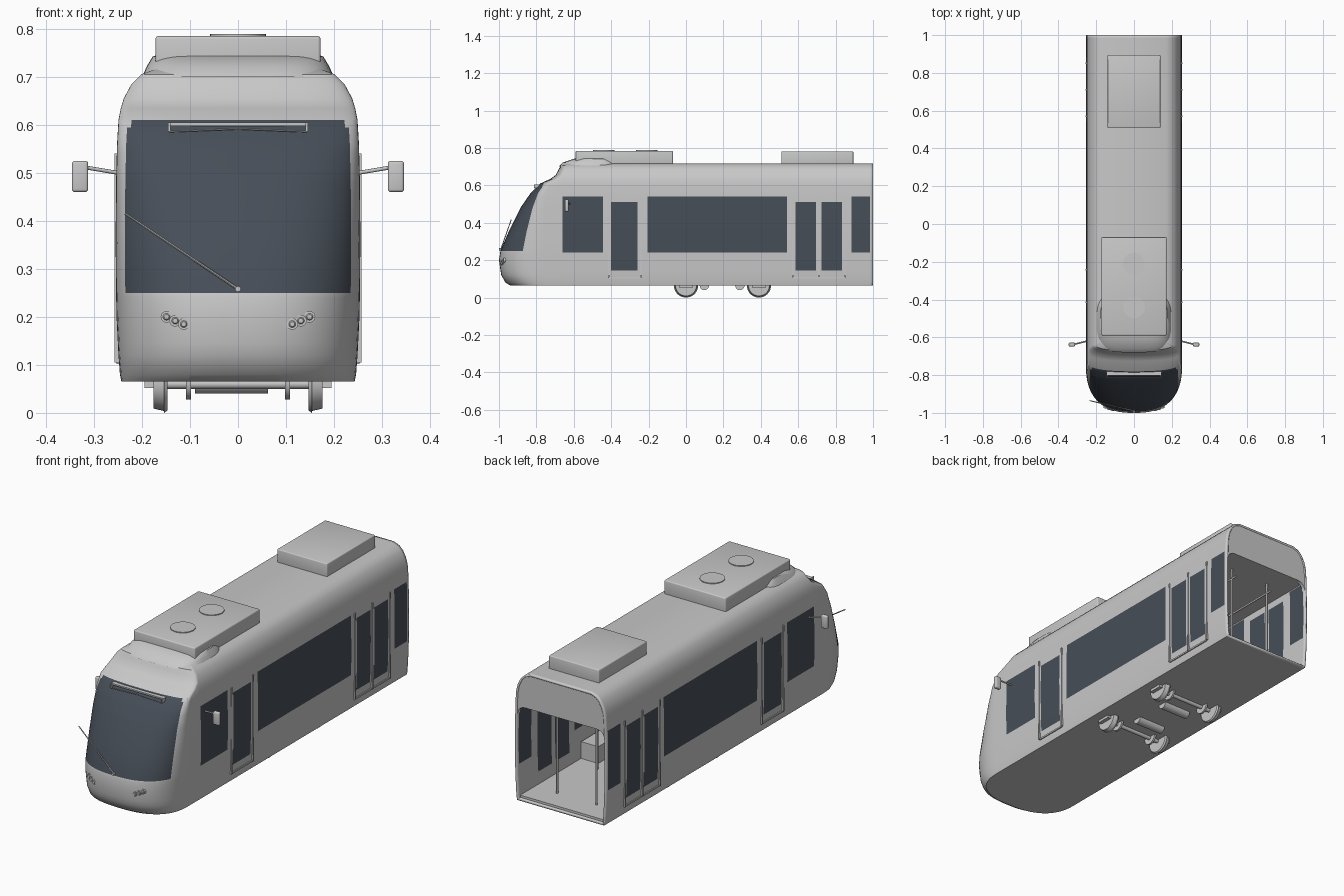
import bpy, bmesh, math
from mathutils import Vector

if "Cube" in bpy.data.objects:
    bpy.data.objects.remove(bpy.data.objects["Cube"], do_unlink=True)


def material(name, rgb):
    m = bpy.data.materials.new(name)
    m.use_nodes = True
    m.diffuse_color = (*rgb, 1)
    m.node_tree.nodes["Principled BSDF"].inputs["Base Color"].default_value = (*rgb, 1)
    return m


GREY = material("light grey paint", (0.58, 0.58, 0.58))
GLASS = material("dark tinted glass", (0.062, 0.076, 0.097))


def finish(name, bm, mats=(GREY,), smooth=True):
    bmesh.ops.recalc_face_normals(bm, faces=bm.faces)
    me = bpy.data.meshes.new(name)
    bm.to_mesh(me)
    bm.free()
    ob = bpy.data.objects.new(name, me)
    bpy.context.collection.objects.link(ob)
    for m in mats:
        me.materials.append(m)
    if smooth:
        bpy.ops.object.select_all(action="DESELECT")
        ob.select_set(True)
        bpy.context.view_layer.objects.active = ob
        bpy.ops.object.shade_smooth_by_angle(angle=math.radians(32))
    return ob


def box(name, x, y, z, bevel=0.0):
    """Box given by its (low, high) range on each axis."""
    bm = bmesh.new()
    bmesh.ops.create_cube(bm, size=1)
    for v in bm.verts:
        v.co = [(a + b) / 2 + c * (b - a) for (a, b), c in zip((x, y, z), v.co)]
    if bevel:
        bmesh.ops.bevel(bm, geom=bm.edges[:], offset=bevel, segments=3,
                        profile=0.5, affect="EDGES")
    return finish(name, bm, smooth=bevel > 0)


def rod(name, a, b, r, r2=None, sides=12):
    """Cylinder or cone between two points."""
    a, b = Vector(a), Vector(b)
    bm = bmesh.new()
    bmesh.ops.create_cone(bm, cap_ends=True, segments=sides, radius1=r,
                          radius2=r if r2 is None else r2, depth=(b - a).length)
    turn = (b - a).to_track_quat("Z", "Y")
    for v in bm.verts:
        v.co = turn @ v.co + (a + b) / 2
    return finish(name, bm)


# Body shape: height, half width, nose position, nose depth
SHAPE = [(.065, .243, -.94, .2), (.08, .246, -.965, .22), (.12, .249, -.988, .24),
         (.2, .253, -1, .25), (.25, .254, -.992, .24), (.36, .255, -.945, .19),
         (.48, .254, -.885, .13), (.56, .252, -.83, .08), (.61, .249, -.78, .05),
         (.635, .244, -.725, .04), (.655, .238, -.697, .04), (.685, .222, -.682, .04),
         (.705, .202, -.67, .03), (.717, .17, -.645, .03)]
POWER = 2.5


def section(z):
    for p, q in zip(SHAPE, SHAPE[1:]):
        if z <= q[0]:
            t = (z - p[0]) / (q[0] - p[0])
            return [a + (b - a) * t for a, b in zip(p[1:], q[1:])]
    return SHAPE[-1][1:]


def nose_y(x, z):
    w, f, d = section(z)
    return f + d * (1 - (1 - (abs(x) / w) ** POWER) ** (1 / POWER))


# Side glazing: y range and z range
TALL, WIDE = (.145, .51), (.24, .54)
WINDOWS = [((-.66, -.445), WIDE), ((-.40, -.26), TALL), ((-.205, .54), WIDE),
           ((.585, .695), TALL), ((.725, .835), TALL), ((.885, .985), WIDE)]
cuts = sorted({y for span, _ in WINDOWS for y in span} | {1}, reverse=True)
levels = sorted({s[0] for s in SHAPE} | set(TALL) | set(WIDE) | {.595})
STEPS = 36
first = len(cuts)

# Body shell: stacked plan outlines, glass assigned by cell
bm = bmesh.new()
rows = []
for z in levels:
    w, f, d = section(z)
    side = [(w, max(y, f + d + .001)) for y in cuts]
    nose = []
    for i in range(STEPS + 1):
        c, s = math.cos(math.pi * i / STEPS), max(0, math.sin(math.pi * i / STEPS))
        nose.append((math.copysign(w * abs(c) ** (2 / POWER), c),
                     f + d * (1 - s ** (2 / POWER))))
    ring = side + nose + [(-x, y) for x, y in reversed(side)]
    rows.append([bm.verts.new((x, y, z)) for x, y in ring])
count = len(rows[0])
for j in range(len(rows) - 1):
    zm = (levels[j] + levels[j + 1]) / 2
    for i in range(count - 1):
        face = bm.faces.new((rows[j][i], rows[j][i + 1], rows[j + 1][i + 1], rows[j + 1][i]))
        k = min(i - first, STEPS - 1 - (i - first))
        if k >= 0:
            glass = .25 < zm < .61 and k >= (6 if zm > .595 else 5)
        else:
            ym = (rows[j][i].co.y + rows[j][i + 1].co.y) / 2
            glass = any(a < ym < b and lo < zm < hi for (a, b), (lo, hi) in WINDOWS)
        face.material_index = int(glass)
for row in (rows[0], rows[-1]):
    for i in range(count // 2):
        loop = [row[i], row[i + 1], row[count - 2 - i], row[count - 1 - i]]
        bm.faces.new(list(dict.fromkeys(loop)))
body = finish("body_shell", bm, (GREY, GLASS))
shell = body.modifiers.new("wall thickness", "SOLIDIFY")
shell.thickness = .01
shell.offset = -1

# Rear end: panel above the open gangway, with rounded lower corners
half = [(section(z)[0] - .004, z) for z in levels if z > .5]
half[-1] = (half[-1][0], .714)
arch = [(.20 + .042 * math.cos(a * math.pi / 12), .5 + .04 * math.sin(a * math.pi / 12))
        for a in range(7)]
outline = half + [(-x, z) for x, z in reversed(half)]
outline += [(-x, z) for x, z in arch] + arch[::-1]
bm = bmesh.new()
panel = bm.faces.new([bm.verts.new((x, .998, z)) for x, z in outline])
solid = bmesh.ops.extrude_face_region(bm, geom=[panel])
for v in solid["geom"]:
    if isinstance(v, bmesh.types.BMVert):
        v.co.y = .98
finish("gangway_header", bm, smooth=False)

# Interior
box("cabin_floor", (-.236, .236), (-.62, .985), (.074, .085))
box("cabin_ceiling", (-.24, .24), (-.62, .985), (.542, .552))
box("cab_bulkhead", (-.24, .24), (-.64, -.62), (.085, .542))
for s in (-1, 1):
    box("seat_bench", sorted((s * .14, s * .236)), (-.2, .5), (.085, .17))
    rod("ceiling_handrail", (s * .11, -.55, .49), (s * .11, .9, .49), .005)
    for y in (-.45, -.15, .2, .55, .87):
        rod("grab_pole", (s * .11, y, .085), (s * .11, y, .542), .005)

# Door frames
for s in (-1, 1):
    for y in (-.413, -.243, .57, .71, .85):
        box("door_rail", sorted((s * .246, s * .257)), (y - .004, y + .004), (.105, .54))
    for span in ((-.413, -.243), (.57, .85)):
        box("door_sill", sorted((s * .244, s * .253)), span, (.102, .11))

# Roof equipment
box("front_roof_unit", (-.172, .172), (-.59, -.07), (.7, .785), .006)
box("rear_roof_unit", (-.14, .14), (.51, .895), (.7, .782), .005)
for y in (-.21, -.44):
    rod("fan_cover", (0, y, .78), (0, y, .789), .058, sides=32)

# Fairing in front of the roof unit: stacked rounded outlines
bm = bmesh.new()
previous = None
for z, w, lo, hi in ((.70, .2, -.68, -.35), (.722, .19, -.66, -.36),
                     (.742, .178, -.6, -.39), (.753, .15, -.54, -.42)):
    ring = []
    for i in range(40):
        c, s = math.cos(math.tau * i / 40), math.sin(math.tau * i / 40)
        ring.append(bm.verts.new((w * math.copysign(abs(c) ** .5, c),
                                  (lo + hi) / 2 + (hi - lo) / 2 * math.copysign(abs(s) ** .6, s), z)))
    if previous:
        for i in range(40):
            bm.faces.new((previous[i], previous[i - 1], ring[i - 1], ring[i]))
    previous = ring
bm.faces.new(previous)
finish("roof_fairing", bm)

# Door mirrors
for s in (-1, 1):
    rod("mirror_arm", (s * .25, -.62, .5), (s * .322, -.638, .512), .004)
    box("mirror", sorted((s * .312, s * .346)), (-.648, -.628), (.46, .525), .006)

# Headlights
for s in (-1, 1):
    for x, z in ((.113, .185), (.131, .192), (.149, .2)):
        y = nose_y(x, z)
        rod("headlight_ring", (s * x, y + .01, z), (s * x, y - .004, z), .012, sides=20)
        rod("headlight_lens", (s * x, y - .003, z), (s * x, y - .007, z), .008, .005, 20)

# Wiper and destination sign frame
rod("wiper_arm", (0, -.99, .258), (-.235, -.935, .415), .003, .0025, 8)
rod("wiper_pivot", (0, -.98, .258), (0, -1, .258), .006)
box("sign_top_bar", (-.145, .145), (-.803, -.78), (.598, .605))
for s in (-1, 1):
    box("sign_bracket", sorted((s * .141, s * .146)), (-.813, -.785), (.586, .605))
    rod("sign_lower_edge", (0, -.812, .592), (s * .144, -.812, .586), .0018, sides=8)

# Running gear
for y in (0, .39):
    rod("axle", (-.17, y, .06), (.17, y, .06), .01)
    for s in (-1, 1):
        rod("wheel_flange", (s * .147, y, .065), (s * .154, y, .065), .06, .065, 40)
        rod("wheel_tread", (s * .154, y, .065), (s * .176, y, .065), .061, .056, 40)
        rod("brake_disc", (s * .098, y, .065), (s * .108, y, .065), .037, sides=28)
        box("axle_box", sorted((s * .17, s * .195)), (y - .035, y + .035), (.052, .07))
for y in (.098, .288):
    rod("traction_motor", (-.09, y, .065), (.063, y, .065), .025, sides=24)
